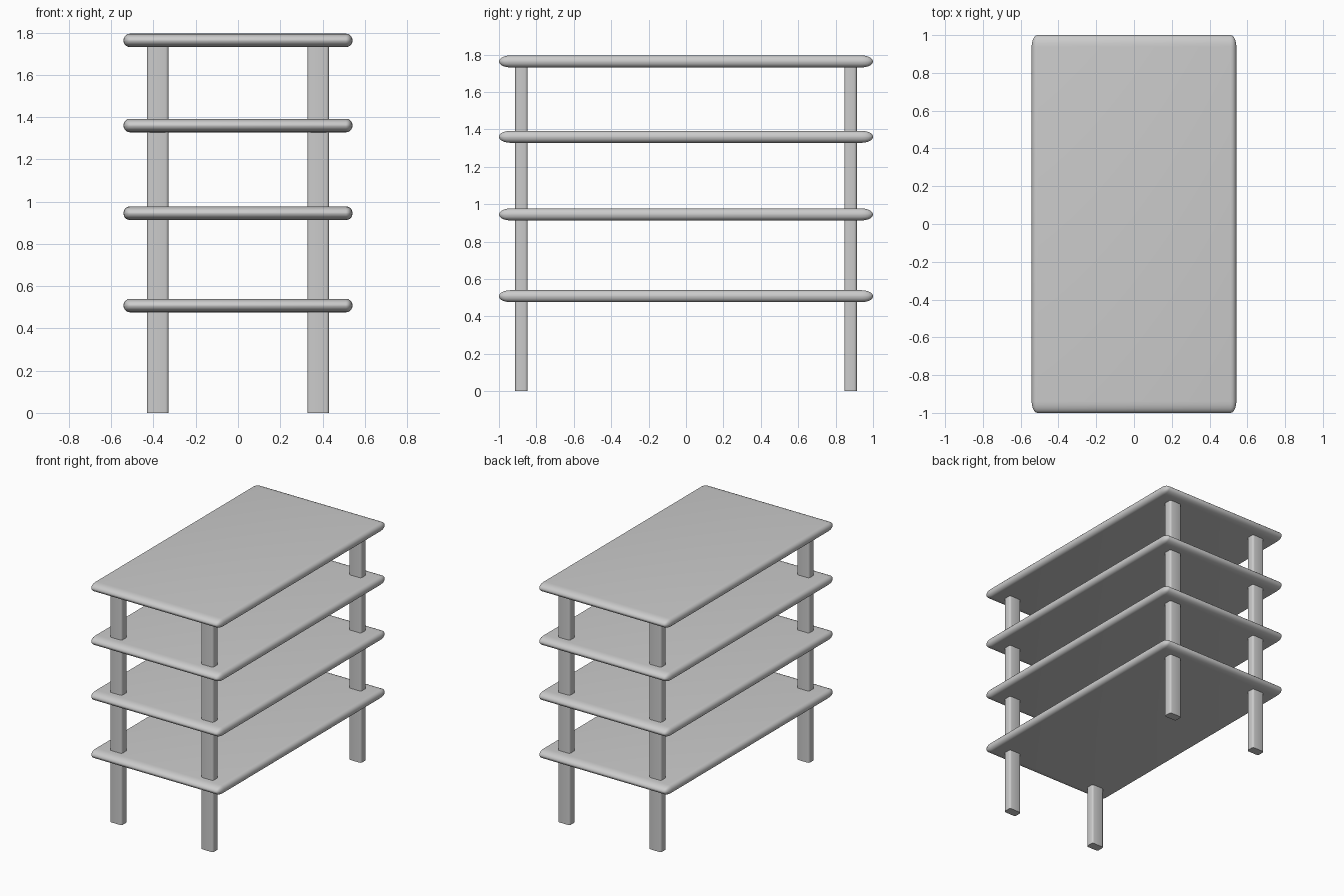
import bpy, bmesh

if "Cube" in bpy.data.objects:
    bpy.data.objects.remove(bpy.data.objects["Cube"])


def rounded_box(name, size, loc, radius, segments, stretch_y=1.0, vertical_only=False):
    """Box with bevelled edges; stretch_y makes the rounding longer along y."""
    bm = bmesh.new()
    bmesh.ops.create_cube(bm, size=1)
    bmesh.ops.scale(bm, vec=(size[0], size[1] / stretch_y, size[2]), verts=bm.verts)
    edges = [e for e in bm.edges if not vertical_only
             or abs(e.verts[0].co.z - e.verts[1].co.z) > 1e-4]
    bmesh.ops.bevel(bm, geom=edges, offset=radius, segments=segments,
                    profile=0.5, affect='EDGES')
    bmesh.ops.scale(bm, vec=(1, stretch_y, 1), verts=bm.verts)
    mesh = bpy.data.meshes.new(name)
    bm.to_mesh(mesh)
    bm.free()
    obj = bpy.data.objects.new(name, mesh)
    obj.location = loc
    bpy.context.collection.objects.link(obj)
    bpy.ops.object.select_all(action='DESELECT')
    obj.select_set(True)
    bpy.context.view_layer.objects.active = obj
    bpy.ops.object.shade_smooth_by_angle(angle=0.6)
    return obj


# Four shelves with soft, rounded rims
for i, z in enumerate((0.508, 0.945, 1.36, 1.763)):
    rounded_box(f"shelf_{i + 1}", (1.084, 2.0, 0.064), (0, 0, z), 0.031, 5, stretch_y=2.0)

# Four straight legs running up through the shelves
for side, x in (("left", -0.38), ("right", 0.38)):
    for end, y in (("front", -0.88), ("back", 0.88)):
        rounded_box(f"{end}_{side}_leg", (0.102, 0.066, 1.75), (x, y, 0.875),
                    0.014, 3, vertical_only=True)
